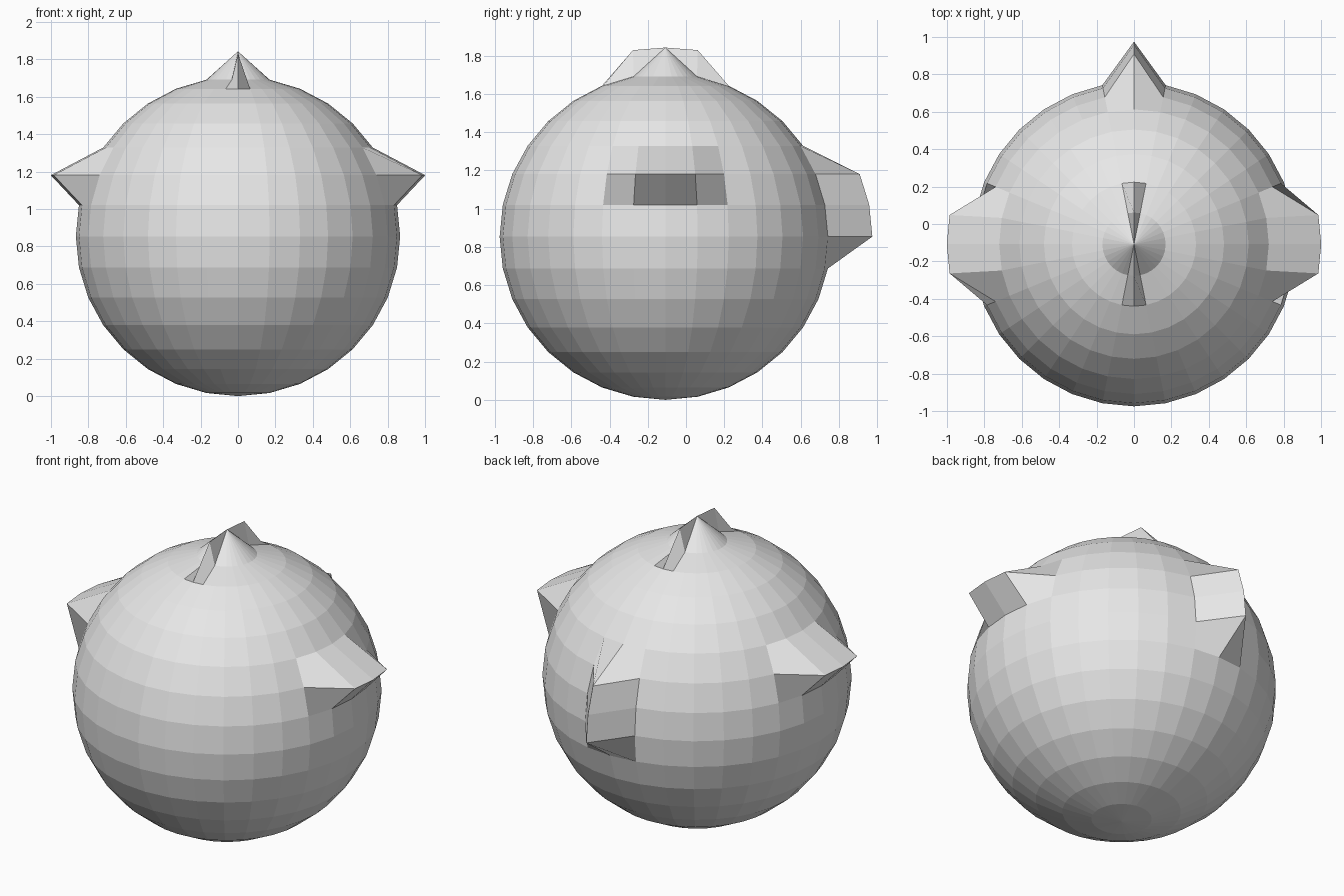
import bpy, bmesh, math
from mathutils import Vector

cube = bpy.data.objects.get("Cube")
if cube:
    bpy.data.objects.remove(cube)

SEGMENTS, RINGS = 32, 16
RADIUS, HALF_HEIGHT, CENTRE_Y = 0.867, 0.854, -0.108
STEP = 2 * math.pi / SEGMENTS

# Matte grey
grey = bpy.data.materials.new("plain grey")
grey.use_nodes = True
colour = (0.8, 0.8, 0.8, 1)
grey.diffuse_color = colour
grey.node_tree.nodes["Principled BSDF"].inputs["Base Color"].default_value = colour

# Faceted ball
bm = bmesh.new()
bmesh.ops.create_uvsphere(bm, u_segments=SEGMENTS, v_segments=RINGS, radius=1)


def pull(column, ring, offset):
    """Move the vertex at a column (from +x) and ring (above the equator)."""
    a, b = column * STEP, ring * STEP
    spot = Vector((math.cos(a) * math.cos(b), math.sin(a) * math.cos(b), math.sin(b)))
    nearest = min(bm.verts, key=lambda v: (v.co - spot).length)
    moves[nearest] = Vector(offset)


moves = {}
quarter = SEGMENTS // 4

# Ear ridges on both sides
for column in (-1, 0, 1):
    pull(column, 2, (0.2, 0, 0))
    pull(column + 2 * quarter, 2, (-0.2, 0, 0))

# Upright fin at the back
for ring in range(3):
    pull(quarter, ring, (0, 0.216, 0))

# Crest across the top
pull(0, quarter, (0, 0, 0.135))
for column in (quarter, -quarter):
    pull(column, quarter - 1, (0, 0, 0.138))

# Size the ball, then apply the pulled shapes
for v in bm.verts:
    v.co = Vector((v.co.x * RADIUS, v.co.y * RADIUS + CENTRE_Y, (v.co.z + 1) * HALF_HEIGHT))
for v, offset in moves.items():
    v.co += offset

mesh = bpy.data.meshes.new("spiked_ball")
bm.to_mesh(mesh)
bm.free()
mesh.materials.append(grey)
ball = bpy.data.objects.new("spiked_ball", mesh)
bpy.context.collection.objects.link(ball)
